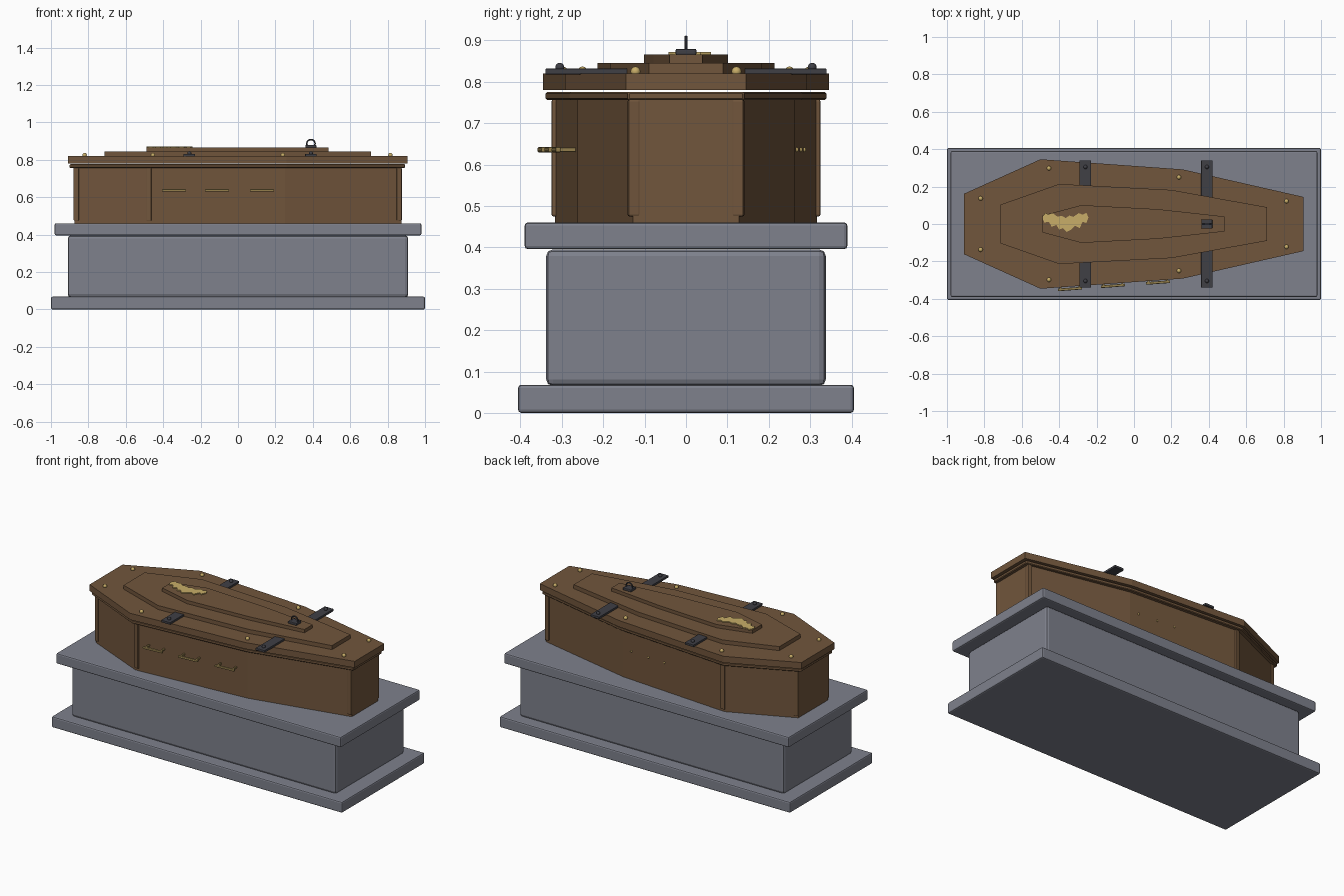
import bpy, bmesh, math
from mathutils import Vector

cube = bpy.data.objects.get("Cube")
if cube:
    bpy.data.objects.remove(cube, do_unlink=True)


def material(name, rgb):
    m = bpy.data.materials.new(name)
    m.use_nodes = True
    m.diffuse_color = (*rgb, 1)
    bsdf = m.node_tree.nodes["Principled BSDF"]
    bsdf.inputs["Base Color"].default_value = (*rgb, 1)
    bsdf.inputs["Roughness"].default_value = 0.7
    return m


STONE = material("grey stone", (0.21, 0.22, 0.265))
WOOD = material("brown wood", (0.165, 0.092, 0.045))
IRON = material("dark iron", (0.05, 0.05, 0.06))
GOLD = material("gold", (0.58, 0.42, 0.14))
BRASS = material("aged brass", (0.30, 0.215, 0.075))


def finish(obj, name, mat, bevel=0, segments=2):
    obj.name = name
    obj.data.materials.append(mat)
    if bevel:
        b = obj.modifiers.new("Bevel", "BEVEL")
        b.width, b.segments = bevel, segments
    return obj


def smooth(obj):
    bpy.ops.object.select_all(action="DESELECT")
    obj.select_set(True)
    bpy.context.view_layer.objects.active = obj
    bpy.ops.object.shade_smooth_by_angle(angle=math.radians(40))
    return obj


def box(name, loc, size, mat, bevel=0, angle=0):
    bpy.ops.mesh.primitive_cube_add(size=1, location=loc, rotation=(0, 0, angle))
    obj = bpy.context.object
    obj.scale = size
    bpy.ops.object.transform_apply(location=False, rotation=False, scale=True)
    return finish(obj, name, mat, bevel)


def prism(name, outline, z0, z1, mat, bevel=0):
    """Extrude a closed outline from z0 to z1."""
    bm = bmesh.new()
    face = bm.faces.new([bm.verts.new((x, y, z0)) for x, y in outline])
    top = bmesh.ops.extrude_face_region(bm, geom=[face])["geom"]
    verts = [v for v in top if isinstance(v, bmesh.types.BMVert)]
    bmesh.ops.translate(bm, verts=verts, vec=(0, 0, z1 - z0))
    bmesh.ops.recalc_face_normals(bm, faces=bm.faces)
    mesh = bpy.data.meshes.new(name)
    bm.to_mesh(mesh)
    bm.free()
    obj = bpy.data.objects.new(name, mesh)
    bpy.context.collection.objects.link(obj)
    return finish(obj, name, mat, bevel, 1)


def mirrored(half):
    """Complete a half outline across the long axis."""
    return half + [(x, -y) for x, y in reversed(half)]


def stud(name, loc, radius, mat):
    bpy.ops.mesh.primitive_uv_sphere_add(segments=12, ring_count=8, radius=radius, location=loc)
    return smooth(finish(bpy.context.object, name, mat))


# Stone plinth
box("plinth_base", (0, 0, 0.034), (2, 0.812, 0.068), STONE, 0.008)
box("plinth_body", (0, 0, 0.23), (1.82, 0.676, 0.33), STONE, 0.016)
box("plinth_slab", (0, 0, 0.428), (1.96, 0.78, 0.065), STONE, 0.008)

# Wooden body, rim and stepped lid
body = [(-0.875, 0.145), (-0.485, 0.316), (0.25, 0.262), (0.873, 0.128)]
rim = [(-0.90, 0.155), (-0.495, 0.339), (0.26, 0.282), (0.893, 0.14)]
lid = [(-0.908, 0.162), (-0.50, 0.346), (0.26, 0.292), (0.905, 0.145)]
middle = [(-0.715, 0.103), (-0.40, 0.214), (0.20, 0.182), (0.71, 0.09)]
upper = [(-0.49, 0.045), (-0.28, 0.101), (0.13, 0.079), (0.485, 0.04)]
prism("coffin_body", mirrored(body), 0.46, 0.758, WOOD)
prism("body_rim", mirrored(rim), 0.756, 0.776, WOOD, 0.004)
prism("lid_board", mirrored(lid), 0.78, 0.82, WOOD)
prism("lid_middle_panel", mirrored(middle), 0.82, 0.845, WOOD)
prism("lid_upper_panel", mirrored(upper), 0.845, 0.866, WOOD)

# Slim posts at the corners of the body
for (x, y), turn in zip((body[0], body[1], body[3]), (0.2, 0.17, -0.1)):
    inward = Vector((x, y)) - Vector((x, y)).normalized() * 0.012
    for s in (1, -1):
        box("corner_post", (inward.x, s * inward.y, 0.616), (0.028, 0.028, 0.282),
            WOOD, 0.004, s * turn)

# Lid studs, straps and rivets
for s in (1, -1):
    for x, y in ((-0.82, 0.137), (-0.455, 0.298), (0.24, 0.25), (0.815, 0.122)):
        stud("lid_stud", (x, s * y, 0.825), 0.012, GOLD)
    for x in (-0.26, 0.39):
        box("iron_strap", (x, s * 0.24, 0.825), (0.062, 0.2, 0.014), IRON, 0.002)
        stud("strap_rivet", (x, s * 0.305, 0.835), 0.011, IRON)

# Ring pull
box("ring_mount", (0.39, 0, 0.872), (0.058, 0.05, 0.016), IRON, 0.004)
bpy.ops.mesh.primitive_torus_add(location=(0.39, 0, 0.886), rotation=(math.pi / 2, 0, 0),
                                 major_radius=0.022, minor_radius=0.004,
                                 major_segments=24, minor_segments=8)
smooth(finish(bpy.context.object, "ring_pull", IRON))

# Gold winged plate on the upper panel
wings = [(-0.49, 0.035), (-0.475, 0.06), (-0.455, 0.05), (-0.435, 0.058), (-0.41, 0.04),
         (-0.385, 0.043), (-0.365, 0.032), (-0.345, 0.045), (-0.325, 0.038), (-0.295, 0.058),
         (-0.275, 0.05), (-0.255, 0.06), (-0.243, 0.035), (-0.255, 0.005), (-0.275, 0.012),
         (-0.29, -0.022), (-0.315, -0.01), (-0.335, -0.03), (-0.36, -0.042), (-0.38, -0.022),
         (-0.4, -0.03), (-0.415, -0.005), (-0.44, -0.015), (-0.455, 0.012), (-0.48, 0.008)]
prism("winged_plate", wings, 0.865, 0.872, GOLD)

# Handles along the front side
start, end = Vector((body[1][0], -body[1][1])), Vector((body[2][0], -body[2][1]))
along = (end - start).normalized()
outward = Vector((along.y, -along.x))
yaw = math.atan2(along.y, along.x)
for x in (-0.345, -0.115, 0.125):
    foot = start + along * ((x - start.x) / along.x)
    grip = foot + outward * 0.042
    box("handle_bar", (grip.x, grip.y, 0.636), (0.13, 0.014, 0.013), BRASS, 0.004, yaw)
    for s in (-1, 1):
        post = foot + outward * 0.02 + along * s * 0.05
        box("handle_post", (post.x, post.y, 0.636), (0.01, 0.044, 0.01), BRASS, 0.002, yaw)

# Small pins on the back side
for x in (0.19, 0.065, -0.05):
    y = -(start + along * ((x - start.x) / along.x)).y
    stud("back_pin", (x, y, 0.636), 0.006, GOLD)
